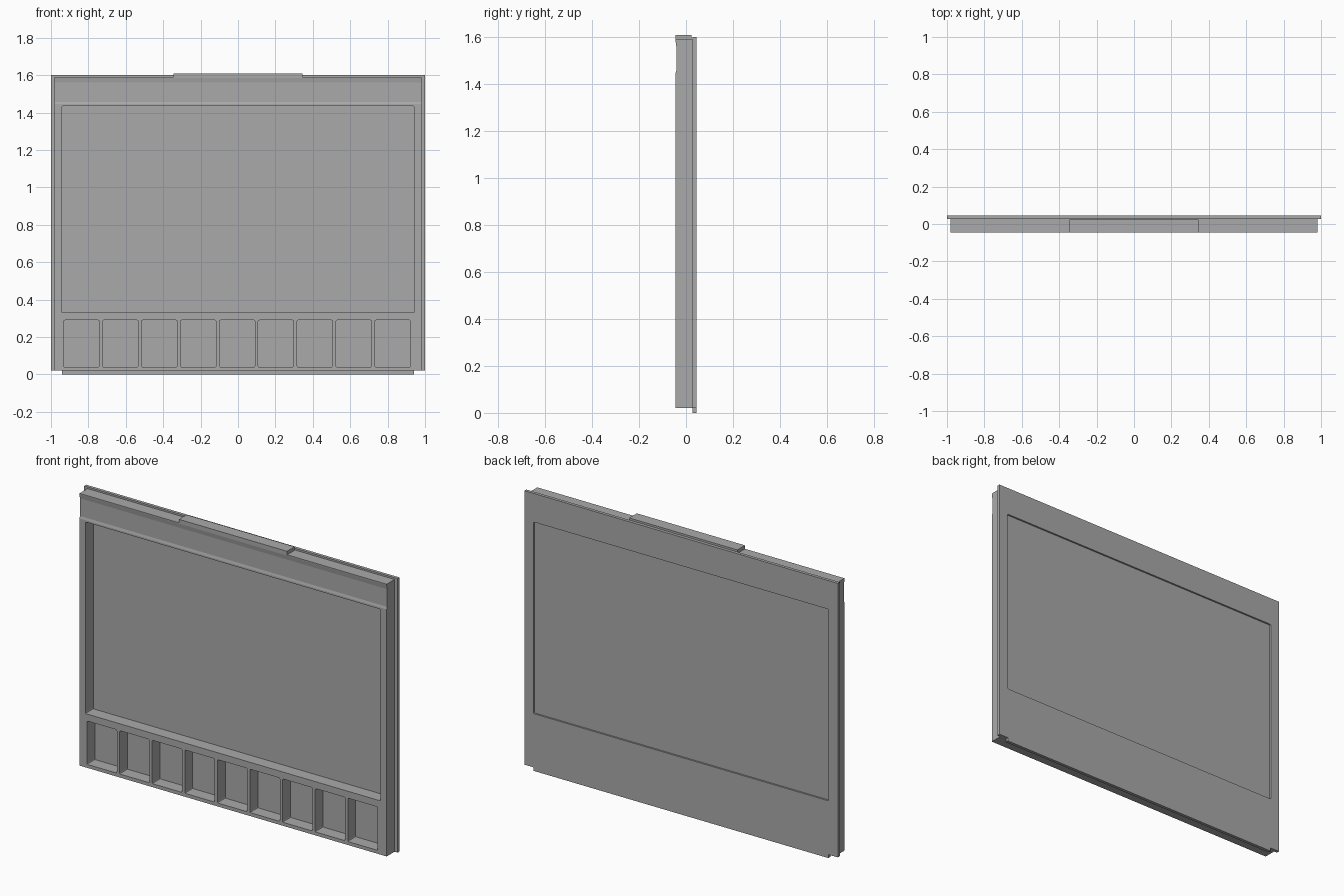
import bpy, bmesh
from mathutils import Matrix

if "Cube" in bpy.data.objects:
    bpy.data.objects.remove(bpy.data.objects["Cube"])

grey = bpy.data.materials.new("plain_grey")
grey.use_nodes = True
grey.diffuse_color = (0.4, 0.4, 0.4, 1)
grey.node_tree.nodes["Principled BSDF"].inputs["Base Color"].default_value = (0.4, 0.4, 0.4, 1)


def finish(name, bm):
    bmesh.ops.recalc_face_normals(bm, faces=bm.faces)
    mesh = bpy.data.meshes.new(name)
    bm.to_mesh(mesh)
    bm.free()
    mesh.materials.append(grey)
    obj = bpy.data.objects.new(name, mesh)
    bpy.context.collection.objects.link(obj)
    return obj


def extrude_profile(name, points, axis, start, end):
    """Extrude a profile along x from (y, z) points or along y from (x, z) points."""
    bm = bmesh.new()
    place = (lambda a, b: (start, a, b)) if axis == "x" else (lambda a, b: (a, start, b))
    face = bm.faces.new([bm.verts.new(place(a, b)) for a, b in points])
    grown = bmesh.ops.extrude_face_region(bm, geom=[face])["geom"]
    move = (end - start, 0, 0) if axis == "x" else (0, end - start, 0)
    bmesh.ops.translate(bm, vec=move, verts=[v for v in grown if isinstance(v, bmesh.types.BMVert)])
    return finish(name, bm)


def boxes(name, limits, corner=0):
    """Boxes with optional small rounded corners in the xz plane."""
    bm = bmesh.new()
    for x0, x1, y0, y1, z0, z1 in limits:
        matrix = Matrix.Translation(((x0 + x1) / 2, (y0 + y1) / 2, (z0 + z1) / 2)) \
            @ Matrix.Diagonal((x1 - x0, y1 - y0, z1 - z0, 1))
        bmesh.ops.create_cube(bm, size=1, matrix=matrix)
    if corner:
        along_y = [e for e in bm.edges
                   if abs(e.verts[0].co.y - e.verts[1].co.y) > 0.01]
        bmesh.ops.bevel(bm, geom=along_y, offset=corner, segments=2, profile=0.5, affect="EDGES")
    return finish(name, bm)


def cut(target, cutter):
    cutter.hide_render = True
    mod = target.modifiers.new("openings", "BOOLEAN")
    mod.operation = "DIFFERENCE"
    mod.solver = "EXACT"
    mod.object = cutter
    bpy.context.view_layer.objects.active = target
    bpy.ops.object.modifier_apply(modifier=mod.name)
    bpy.data.objects.remove(cutter)


FRONT, JOIN, BACK = -0.045, 0.027, 0.045
WINDOW = (0.942, 0.33, 1.435)
half, low, high = WINDOW

# Front casing with a shallow finger groove along its top band
casing = extrude_profile("front_casing", [
    (JOIN, 0.02), (FRONT, 0.02), (FRONT, 1.445), (-0.041, 1.458),
    (-0.041, 1.56), (FRONT, 1.585), (FRONT, 1.59), (JOIN, 1.59)], "x", -0.98, 0.98)

# Large window and a row of nine pockets, open towards the front
openings = [(-half, half, -0.1, 0.1, low, high)]
for i in range(9):
    centre = -0.005 + (i - 4) * 0.208
    openings.append((centre - 0.095, centre + 0.095, -0.1, 0.1, 0.04, 0.29))
cut(casing, boxes("casing_cutter", openings, 0.006))

# Raised tab on the top edge
boxes("top_tab", [(-0.345, 0.345, FRONT, 0.024, 1.59, 1.61)])

# Back plate, wider than the casing, with a lip along the bottom
right = [(0.94, 0), (0.94, 0.02), (1, 0.02), (1, 1.6)]
outline = right + [(-x, z) for x, z in reversed(right)]
plate = extrude_profile("back_plate", outline, "y", JOIN, BACK)
cut(plate, boxes("plate_cutter", [(-half, half, 0.035, 0.1, low, high)], 0.006))
